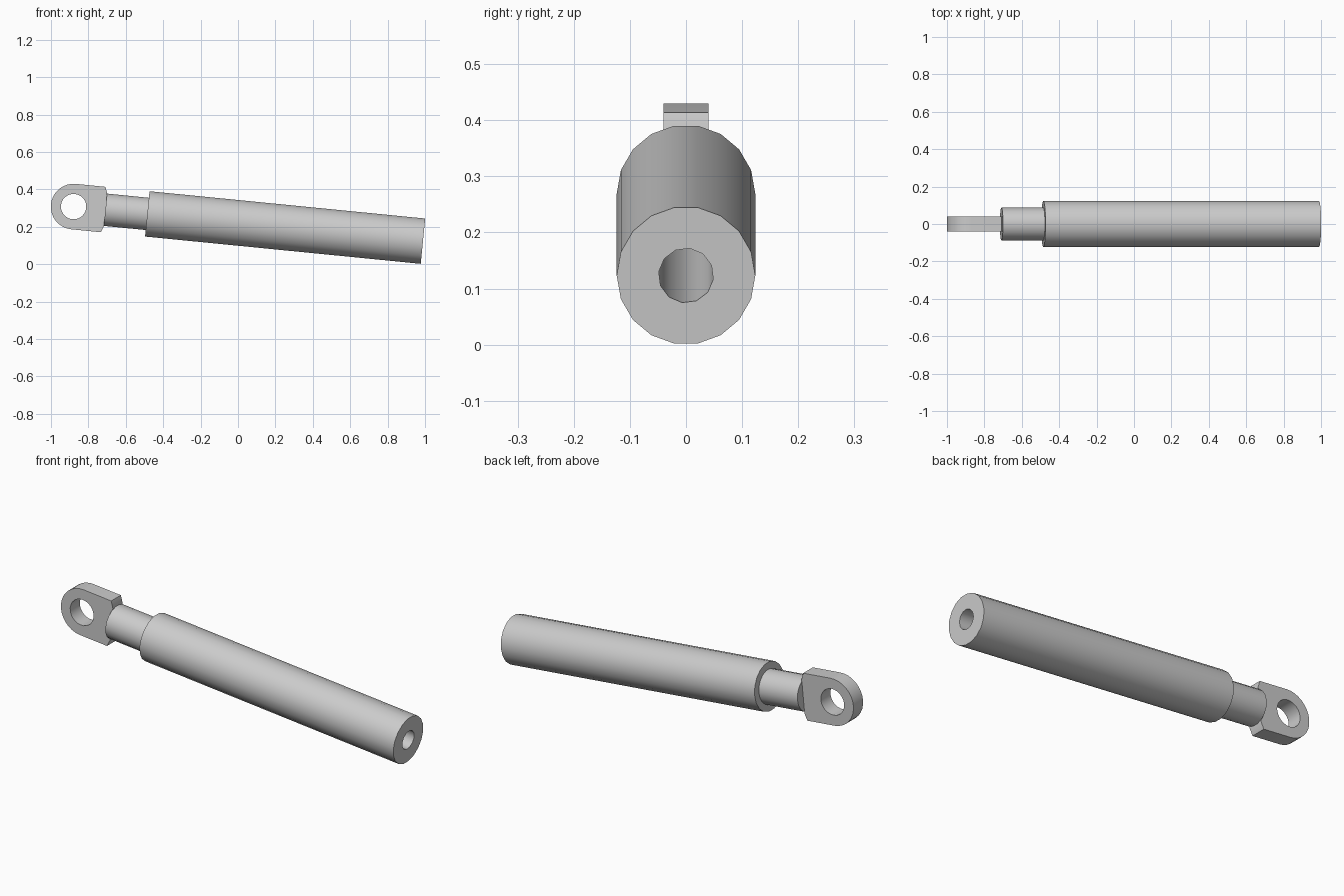
import bpy, bmesh
from math import sin, cos, pi, radians
from mathutils import Matrix, Vector

if "Cube" in bpy.data.objects:
    bpy.data.objects.remove(bpy.data.objects["Cube"])

steel = bpy.data.materials.new("plain grey steel")
steel.use_nodes = True
steel.diffuse_color = (0.6, 0.6, 0.6, 1)
steel.node_tree.nodes["Principled BSDF"].inputs["Base Color"].default_value = steel.diffuse_color

# The whole strut lies along local x from the eye centre, tilted nose down
TILT = Matrix.Translation((-0.879, 0, 0.308)) @ Matrix.Rotation(radians(5.65), 4, 'Y')
ALONG = Matrix(((0, 0, 1), (1, 0, 0), (0, 1, 0))).to_4x4()    # extrude along x
ACROSS = Matrix(((1, 0, 0), (0, 0, -1), (0, 1, 0))).to_4x4()  # extrude along -y


def ring(radius, sides, offset=0.0):
    return [(radius * cos(offset + 2 * pi * i / sides),
             radius * sin(offset + 2 * pi * i / sides)) for i in range(sides)]


def prism(name, loops, start, end, basis):
    """Fill an outline (with optional hole loops) and extrude it."""
    bm = bmesh.new()
    edges = []
    for loop in loops:
        vs = [bm.verts.new((u, v, start)) for u, v in loop]
        edges += [bm.edges.new((vs[i - 1], vs[i])) for i in range(len(vs))]
    bmesh.ops.triangle_fill(bm, edges=edges, use_beauty=True)
    ext = bmesh.ops.extrude_face_region(bm, geom=bm.faces[:], use_keep_orig=True)
    moved = [g for g in ext["geom"] if isinstance(g, bmesh.types.BMVert)]
    bmesh.ops.translate(bm, verts=moved, vec=Vector((0, 0, end - start)))
    bmesh.ops.transform(bm, matrix=TILT @ basis, verts=bm.verts[:])
    bmesh.ops.recalc_face_normals(bm, faces=bm.faces[:])
    mesh = bpy.data.meshes.new(name)
    bm.to_mesh(mesh)
    bm.free()
    mesh.materials.append(steel)
    obj = bpy.data.objects.new(name, mesh)
    bpy.context.collection.objects.link(obj)
    bpy.ops.object.select_all(action='DESELECT')
    obj.select_set(True)
    bpy.context.view_layer.objects.active = obj
    bpy.ops.object.shade_smooth_by_angle(angle=radians(35))
    return obj


# Outer sleeve with a narrow bore
prism("sleeve", [ring(0.1235, 18), ring(0.049, 12, radians(22))], 0.396, 1.877, ALONG)

# Piston rod, closing the bore inside the sleeve
prism("rod", [ring(0.088, 18)], 0.171, 0.6, ALONG)

# Flat mounting eye: round nose, straight flanks, slightly bevelled heel
R = 0.122
nose = [(R * cos(a), R * sin(a)) for a in (pi / 2 + pi * i / 16 for i in range(17))]
heel = [(0.159, -R), (0.172, -0.088), (0.172, 0.088), (0.159, R)]
prism("mounting_eye", [nose + heel, ring(0.068, 24)], -0.04, 0.04, ACROSS)
